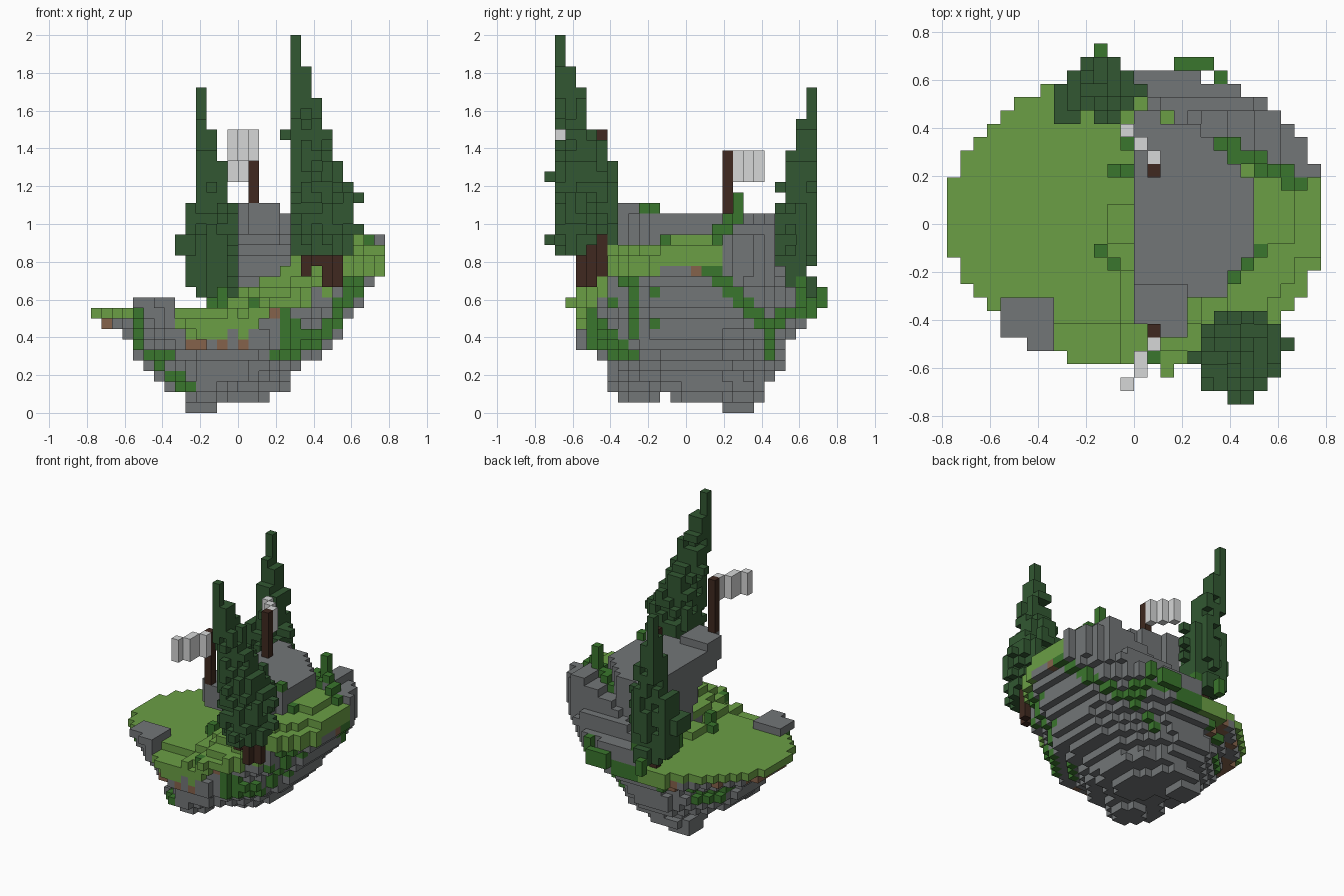
import bpy, bmesh, random
from mathutils import Vector

random.seed(4)
if "Cube" in bpy.data.objects:
    bpy.data.objects.remove(bpy.data.objects["Cube"])

S = 1 / 18  # edge of one block
NX, NY = 28, 27
DIRS = [Vector(d) for d in ((1, 0, 0), (-1, 0, 0), (0, 1, 0), (0, -1, 0), (0, 0, 1), (0, 0, -1))]
blocks = {}  # (i, j, k) -> part name


def pos(i, j):
    return (i + .5 - NX / 2) * S, (j + .5 - NY / 2) * S


def put(part, cells):
    for c in cells:
        blocks.setdefault(c, part)


def box(xs, ys, zs):
    return [(i, j, k) for i in range(*xs) for j in range(*ys) for k in range(*zs)]


# Island outline per layer: rounded lobes with block bounds x0, x1, y0, y1
LAYERS = [[(9, 12, 17, 20)], [(9, 13, 7, 11), (12, 17, 12, 18), (9, 15, 15, 21)],
          [(7, 14, 6, 13), (9, 19, 10, 21)], [(6, 19, 6, 22)], [(5, 20, 6, 23)],
          [(4, 22, 5, 23)], [(4, 23, 3, 23)], [(3, 24, 3, 24)], [(1, 24, 3, 25)], [(0, 25, 3, 25)],
          [(0, 26, 2, 25)], [(0, 26, 2, 25)], [(0, 27, 2, 25)]]
UPPER = [(0, 28, 3, 24)]


def inside(i, j, k):
    x, y = pos(i, j)
    if 2 < k < 6 and x - y > .26 + .09 * k:
        return False
    for x0, x1, y0, y1 in LAYERS[k] if k < len(LAYERS) else UPPER:
        u = (i + .5 - (x0 + x1) / 2) / ((x1 - x0) / 2)
        v = (j + .5 - (y0 + y1) / 2) / ((y1 - y0) / 2)
        # pointed towards the meadow, squarer at the back of the high side
        power = 2 if k < 3 else 1.75 if u < 0 else 2.6 if v > 0 and k > 7 else 2
        if abs(u) ** power + abs(v) ** power < 1.03:
            return True
    return False


def border(x):
    # line between the back rock rim and the grass slope
    return .36 - .55 * (x - .33)


def terrain(x, y):
    """Height in blocks and surface kind of one column."""
    if (x + .44) ** 2 + (y + .42) ** 2 < .018:
        return 11, "rock"
    if x > 0 and -.3 < y and (x / .52) ** 2 + (y / .46) ** 2 < 1:
        return 19, "rock"
    if x > -.03 and y > .17 and y > border(x):
        top = 18 if y < .47 else 14 if y < .55 else 12
        return min(top, 17 if x > .6 else 13 + int(x * 10)), "rock"
    if y < -.2 or x > .3:
        top = 10 + int(max(0, min(6, (x + .15) * 11)))
        if y < -.4:
            top -= 2 if x > .2 else 1
        if y > -.1 and x < .66:
            top += 1
        if x > 0 and y < -.15 and (x / .78) ** 2 + (y / .62) ** 2 > .8:
            top -= 1
        return top, "grass"
    return (11 if x > -.11 and abs(y) < .1 else 10), "grass"


# Island columns, hollowed out below the leaning front of the cliff
heights = {}
for i in range(NX):
    for j in range(NY):
        x, y = pos(i, j)
        top, kind = terrain(x, y)
        thick = 1 if x < -.3 else 2
        leaning = top == 19 and x < .3
        for k in range(top):
            if not inside(i, j, k):
                continue
            if leaning and 12 <= k < 17 and y < -.3 + .045 * (17 - k):
                continue
            part = "rock"
            if kind == "grass" and k >= top - thick or leaning and k == 11 and y < -.07:
                part = "grass"
            elif kind == "grass" and k == top - thick - 1:
                if random.random() < (.55 if x < 0 < y else .35):
                    part = "dirt"
            blocks[i, j, k] = part
            heights[i, j] = k + 1

# Overhanging rock prow under the front flag
for i, j, k in box((14, 18), (5, 9), (16, 20)):
    if j > 6 or (k > 16 and i > 13 + (j == 5)):
        put("rock", [(i, j, k)])

# Vines painted along creeping lines on the cliffs of each side
VINES = {
    (0, -1): [((-.53, .52), (-.53, .3)), ((-.53, .3), (-.27, .14)), ((.14, .58), (.4, .36)),
              ((.4, .36), (.6, .62)), ((.14, .58), (.14, .68)), ((.6, .62), (.62, .74))],
    (1, 0): [((.12, .74), (.44, .46)), ((.44, .46), (.66, .6)), ((.44, .46), (.44, .32)),
             ((-.52, .47), (-.5, .37)), ((-.5, .37), (-.28, .32)), ((-.4, .16), (-.38, .18))],
    (0, 1): [((-.3, .42), (0, .5)), ((0, .5), (.3, .52)), ((-.45, .3), (-.35, .4))],
    (-1, 0): [((-.3, .3), (-.1, .36)), ((.2, .36), (.35, .3))],
}


def near(p, a, b):
    p, a, b = Vector(p), Vector(a), Vector(b)
    t = max(0, min(1, (p - a).dot(b - a) / (b - a).length_squared))
    return (p - a - t * (b - a)).length < .04


for (i, j, k), part in list(blocks.items()):
    x, y = pos(i, j)
    for (dx, dy), lines in VINES.items():
        if part == "rock" and (i + dx, j + dy, k) not in blocks and x * dx + y * dy > .15:
            if any(near((y if dx else x, (k + .5) * S), a, b) for a, b in lines):
                blocks[i, j, k] = "vines"

# Leafy clumps standing on the ground
for (i, j), top in heights.items():
    x, y = pos(i, j)
    if .33 < x < .74 and abs(y - border(x)) < .045:
        put("vines", [(i, j, top)])
for i, j, n in ((12, 17, 2), (13, 17, 1), (13, 19, 1), (11, 11, 1), (12, 10, 2), (22, 10, 1),
                (23, 11, 1), (21, 9, 1), (23, 18, 3), (15, 3, 1), (13, 24, 1)):
    foot = heights.get((i, j), 9)
    put("vines", box((i, i + 1), (j, j + 1), (foot, foot + n)))
put("vines", box((17, 20), (25, 26), (9, 11)) + box((20, 21), (24, 25), (10, 12))
    + box((11, 12), (26, 27), (10, 12)))

# Tree trunks
for i, j, foot in ((20, 4, 13), (21, 3, 14), (22, 5, 12), (23, 4, 12), (22, 3, 12), (21, 5, 13)):
    put("front_tree_trunk", box((i, i + 1), (j, j + 1), (foot, 17)))
put("back_tree_trunk", box((11, 12), (23, 24), (10, 13)))


def foliage(part, corner, tip, base, slope, cap, grow):
    """Ragged leaning spire: rounded layers that widen away from one corner."""
    ci, cj = corner
    for k in range(base, tip):
        nx, ny = (int(min(1 + (tip - 1 - k) * s, c)) for s, c in zip(slope, cap))
        low = .75 if k < base + 2 else 1
        for a in range(nx):
            for b in range(ny):
                r = ((2 * a + 1 - nx) / nx) ** 2 + ((2 * b + 1 - ny) / ny) ** 2
                if r < low and (nx < 3 or r < .4 or random.random() < .75):
                    put(part, [(ci + a, cj + b * grow, k)])
        # stray twigs beyond the sides
        if nx > 3:
            a, b = nx // 2, ny // 2
            for chance, twig in ((.15, (ci + a, cj - grow, k)), (.1, (ci - 1, cj + grow * b, k)),
                                 (.25, (ci + nx, cj + grow * b, k))):
                if random.random() < chance and twig[1] < NY - 1:
                    put(part, [twig])


foliage("front_tree_foliage", (19, 1), 36, 15, (.36, .42), (6, 6), 1)
foliage("back_tree_foliage", (10, 25), 31, 11, (.3, .35), (4, 5), -1)
put("back_tree_foliage", box((8, 10), (21, 24), (15, 17)) + box((9, 10), (22, 25), (12, 20)))


# Flags on poles, each cloth stepping away in a wave
def flag(name, pole, foot, tip, cloth):
    i, j = pole
    put(name + "_pole", box((i, i + 1), (j, j + 1), (foot, tip)))
    for ci, cj in cloth:
        put(name + "_cloth", box((ci, ci + 1), (cj, cj + 1), (tip - 3, tip)))


flag("front_flag", (15, 5), 20, 27, [(15, 4), (14, 3), (14, 2), (13, 1)])
flag("back_flag", (15, 17), 19, 25, [(15, 18), (14, 19), (13, 20)])

# Materials
COLOURS = {
    "rock": ("stone grey", (.17, .18, .185)),
    "grass": ("grass green", (.146, .345, .06)),
    "dirt": ("earth brown", (.235, .122, .07)),
    "vines": ("leaf green", (.042, .18, .026)),
    "foliage": ("pine green", (.032, .097, .032)),
    "trunk": ("bark brown", (.05, .022, .014)),
    "pole": ("bark brown", (.05, .022, .014)),
    "cloth": ("pale cloth", (.67, .68, .68)),
}


def material(part):
    name, rgb = COLOURS[part.split("_")[-1]]
    mat = bpy.data.materials.get(name)
    if not mat:
        mat = bpy.data.materials.new(name)
        mat.use_nodes = True
        mat.diffuse_color = (*rgb, 1)
        mat.node_tree.nodes["Principled BSDF"].inputs["Base Color"].default_value = (*rgb, 1)
    return mat


# Skin each part: one square for every open block side
for part in sorted(set(blocks.values())):
    bm = bmesh.new()
    for cell in (c for c, owner in blocks.items() if owner == part):
        centre = Vector(cell) + Vector((.5 - NX / 2, .5 - NY / 2, .5))
        for d in DIRS:
            if tuple(int(c + e) for c, e in zip(cell, d)) in blocks:
                continue
            u = Vector((d.y, d.z, d.x))
            v = d.cross(u)
            quad = [centre + (d + a * u + b * v) / 2 for a, b in ((-1, -1), (1, -1), (1, 1), (-1, 1))]
            bm.faces.new([bm.verts.new(p * S) for p in quad])
    bmesh.ops.remove_doubles(bm, verts=bm.verts, dist=.001)
    mesh = bpy.data.meshes.new(part)
    bm.to_mesh(mesh)
    bm.free()
    mesh.materials.append(material(part))
    bpy.context.collection.objects.link(bpy.data.objects.new(part, mesh))
